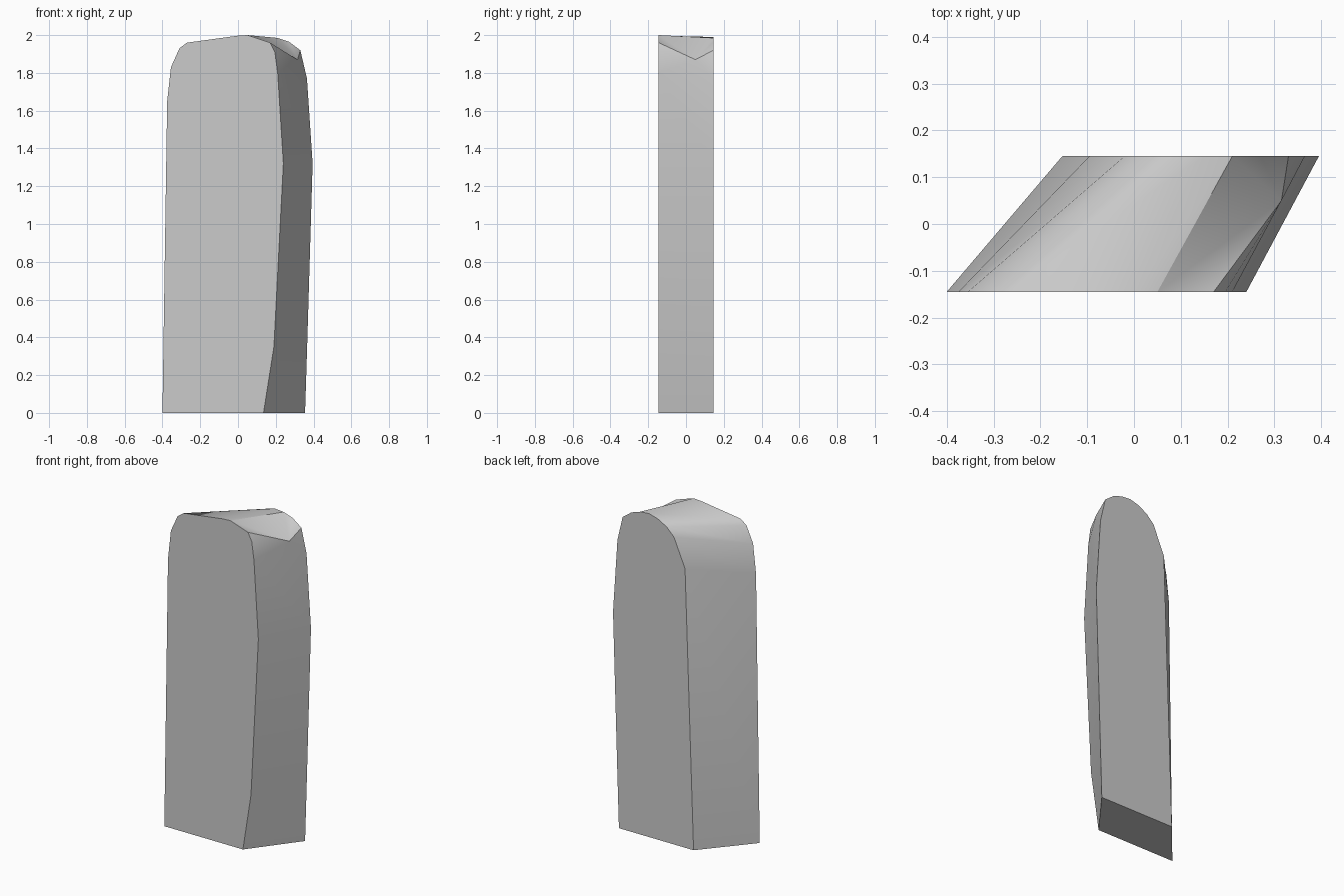
import bpy
import bmesh
import math

cube = bpy.data.objects.get("Cube")
if cube:
    bpy.data.objects.remove(cube, do_unlink=True)

DEPTH = 0.145

# Matching (x, z) outlines, clockwise from the lower -x corner
FRONT = [(-.40, 0), (-.375, 1.65), (-.355, 1.83), (-.31, 1.93), (-.27, 1.96),
         (0, 1.997), (.05, 2), (.17, 1.96), (.195, 1.91), (.21, 1.8),
         (.24, 1.32), (.19, .35), (.135, 0)]
BACK = [(-.153, 0), (-.095, 1.716), (-.02, 1.89), (.03, 1.94), (.09, 1.973),
        (.15, 1.99), (.21, 1.985), (.27, 1.965), (.33, 1.92), (.365, 1.77),
        (.395, 1.32), (.366, .35), (.355, 0)]
SHOULDER = range(6, 9)   # outline segments that meet at the shoulder point

# Stone colour
stone = bpy.data.materials.new("stone_grey")
stone.use_nodes = True
grey = (0.6, 0.6, 0.6, 1)
stone.diffuse_color = grey
stone.node_tree.nodes["Principled BSDF"].inputs["Base Color"].default_value = grey

# Front and back caps
bm = bmesh.new()
front = [bm.verts.new((x, -DEPTH, z)) for x, z in FRONT]
back = [bm.verts.new((x, DEPTH, z)) for x, z in BACK]
bm.faces.new(front)
bm.faces.new(back)

# Skewed sides and base between the caps
for i in range(len(front)):
    j = (i + 1) % len(front)
    if i not in SHOULDER:
        bm.faces.new((front[i], front[j], back[j], back[i]))

# Worn shoulder: a fan around one raised point
shoulder = bm.verts.new((.315, .05, 1.87))
first, last = SHOULDER[0], SHOULDER[-1] + 1
ring = front[first:last + 1] + back[first:last + 1][::-1]
for a, b in zip(ring, ring[1:] + ring[:1]):
    bm.faces.new((a, b, shoulder))

bmesh.ops.recalc_face_normals(bm, faces=bm.faces)
mesh = bpy.data.meshes.new("standing_slab")
bm.to_mesh(mesh)
bm.free()
mesh.materials.append(stone)
slab = bpy.data.objects.new("standing_slab", mesh)
bpy.context.collection.objects.link(slab)

# Soft sides with crisp cap edges
bpy.ops.object.select_all(action='DESELECT')
slab.select_set(True)
bpy.context.view_layer.objects.active = slab
bpy.ops.object.shade_smooth_by_angle(angle=math.radians(35))
